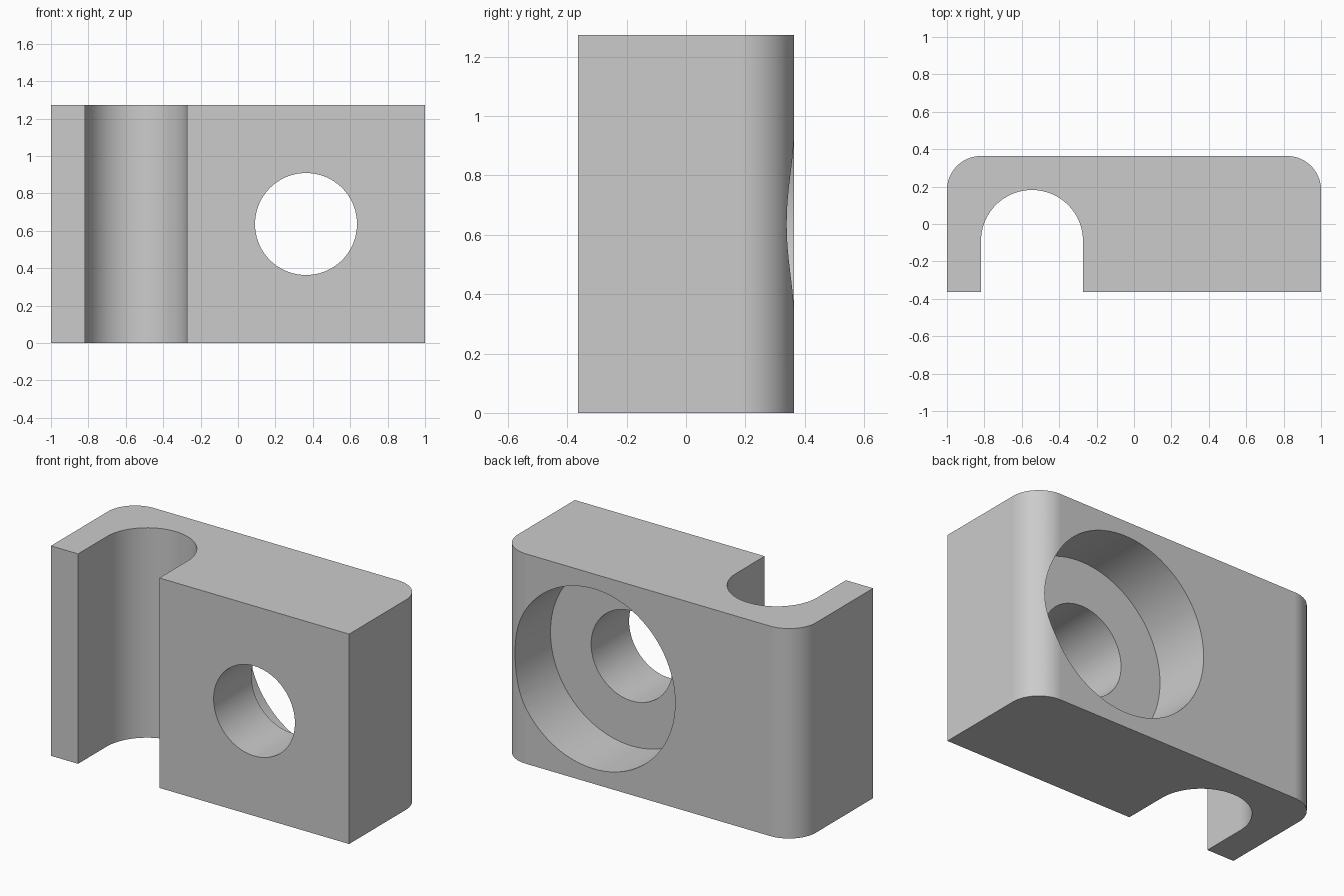
import bpy, bmesh, math
from mathutils import Matrix

default = bpy.data.objects.get("Cube")
if default:
    bpy.data.objects.remove(default, do_unlink=True)

U = 1 / 11                        # one design unit
W, D, H = 22 * U, 8 * U, 14 * U   # block width, depth, height
FILLET, BORE, COUNTERBORE = 2 * U, 3 * U, 6 * U
SLOT_X, HOLE_X = -6 * U, 4 * U


def arc(cx, cy, r, start, end, steps):
    angles = [math.radians(start + (end - start) * i / steps) for i in range(steps + 1)]
    return [(cx + r * math.cos(a), cy + r * math.sin(a)) for a in angles]


def new_object(name, bm):
    bmesh.ops.recalc_face_normals(bm, faces=bm.faces)
    mesh = bpy.data.meshes.new(name)
    bm.to_mesh(mesh)
    bm.free()
    obj = bpy.data.objects.new(name, mesh)
    bpy.context.collection.objects.link(obj)
    return obj


def bore_cutter(name, radius, y0, y1):
    bm = bmesh.new()
    place = Matrix.Translation((HOLE_X, (y0 + y1) / 2, H / 2)) @ Matrix.Rotation(math.pi / 2, 4, "X")
    bmesh.ops.create_cone(bm, cap_ends=True, segments=96, radius1=radius, radius2=radius,
                          depth=y1 - y0, matrix=place)
    obj = new_object(name, bm)
    obj.hide_render = True
    return obj


# Block outline: rounded back corners and a round-ended slot open to the front
x, y = W / 2, D / 2
outline = [(x, -y)]
outline += arc(x - FILLET, y - FILLET, FILLET, 0, 90, 24)
outline += arc(-x + FILLET, y - FILLET, FILLET, 90, 180, 24)
outline += [(-x, -y), (SLOT_X - BORE, -y)]
outline += arc(SLOT_X, -U, BORE, 180, 0, 48)
outline += [(SLOT_X + BORE, -y)]

bm = bmesh.new()
base = bm.faces.new([bm.verts.new((px, py, 0)) for px, py in outline])
top = bmesh.ops.extrude_face_region(bm, geom=[base])["geom"]
bmesh.ops.translate(bm, vec=(0, 0, H), verts=[v for v in top if isinstance(v, bmesh.types.BMVert)])
block = new_object("clamp_block", bm)

# Stepped bolt hole: through bore plus wide counterbore from the back
cutters = [bore_cutter("counterbore_cutter", COUNTERBORE, 0, D),
           bore_cutter("through_bore_cutter", BORE, -D, D)]
bpy.ops.object.select_all(action="DESELECT")
block.select_set(True)
bpy.context.view_layer.objects.active = block
for cutter in cutters:
    mod = block.modifiers.new(cutter.name, "BOOLEAN")
    mod.operation, mod.solver, mod.object = "DIFFERENCE", "EXACT", cutter
    bpy.ops.object.modifier_apply(modifier=mod.name)
    bpy.data.objects.remove(cutter, do_unlink=True)

# Single grey finish
grey = bpy.data.materials.new("plain_grey")
grey.use_nodes = True
colour = (0.6, 0.6, 0.6, 1)
grey.diffuse_color = colour
grey.node_tree.nodes["Principled BSDF"].inputs["Base Color"].default_value = colour
block.data.materials.clear()
block.data.materials.append(grey)

# Smooth curved walls, crisp edges, flat large faces
bpy.ops.object.shade_smooth_by_angle(angle=math.radians(30))
flat = block.modifiers.new("flat_faces", "WEIGHTED_NORMAL")
flat.keep_sharp = True
